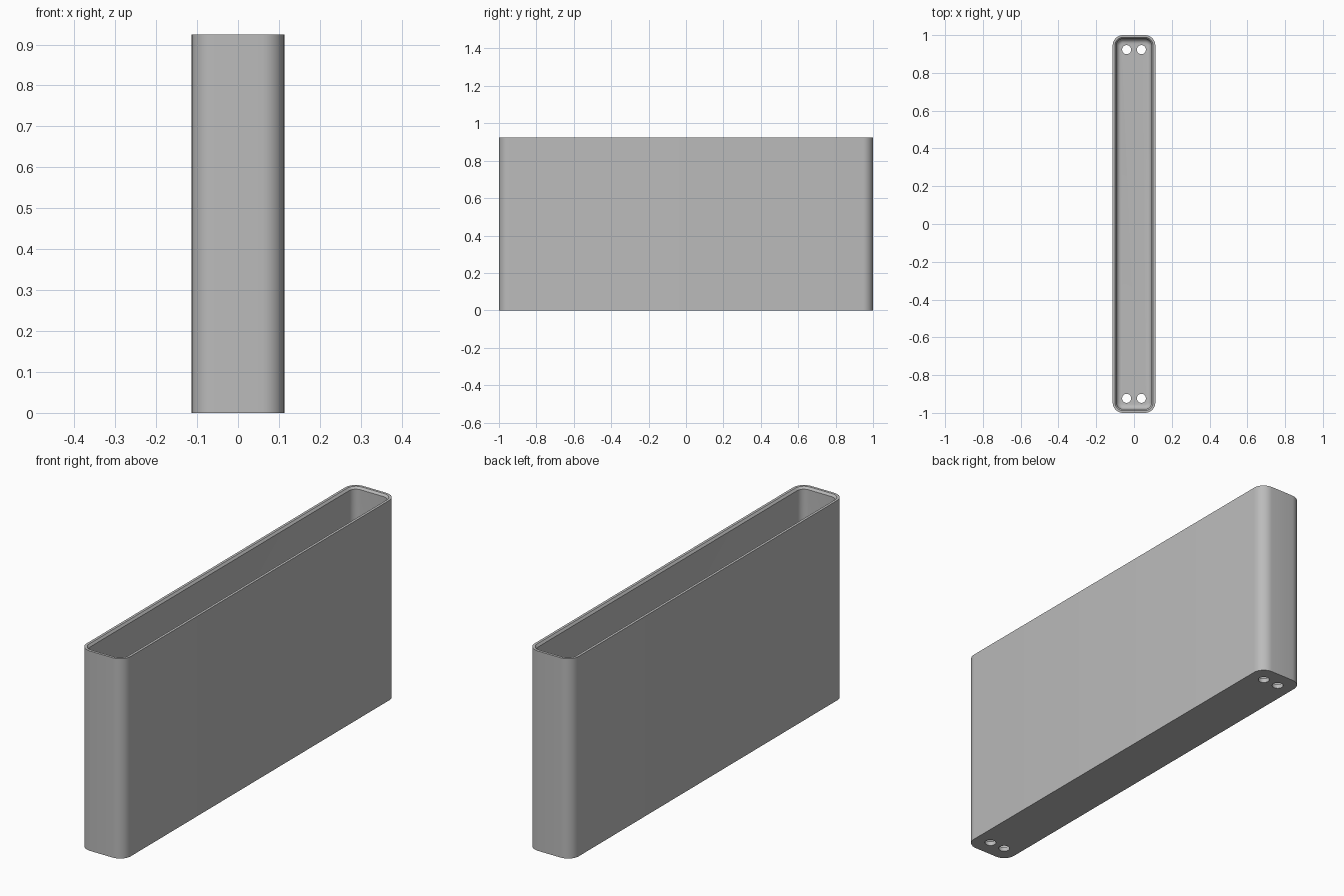
import bpy, bmesh, math

old = bpy.data.objects.get("Cube")
if old:
    bpy.data.objects.remove(old)

HALF_X, HALF_Y, HEIGHT = 0.113, 1.0, 0.925
CORNER, WALL, FLOOR, FILLET = 0.055, 0.02, 0.02, 0.025
STEPS = 8

grey = bpy.data.materials.new("light grey")
grey.use_nodes = True
colour = (0.5, 0.5, 0.5, 1)
grey.diffuse_color = colour
grey.node_tree.nodes["Principled BSDF"].inputs["Base Color"].default_value = colour


def ring(bm, inset, z):
    """Rounded rectangle, inset from the outer wall."""
    r = CORNER - inset
    verts = []
    for q, (sx, sy) in enumerate([(1, 1), (-1, 1), (-1, -1), (1, -1)]):
        for i in range(STEPS + 1):
            a = math.pi / 2 * (q + i / STEPS)
            x = sx * (HALF_X - CORNER) + r * math.cos(a)
            y = sy * (HALF_Y - CORNER) + r * math.sin(a)
            verts.append(bm.verts.new((x, y, z)))
    return verts


# Tray section: outer wall, chamfered rim, inner wall, filleted floor
section = [(0, 0), (0, HEIGHT), (0.012, HEIGHT), (WALL, HEIGHT - 0.01)]
for i in range(7):
    a = math.pi / 2 * i / 6
    section.append((WALL + FILLET * (1 - math.cos(a)),
                    FLOOR + FILLET * (1 - math.sin(a))))

bm = bmesh.new()
rings = [ring(bm, inset, z) for inset, z in section]
for low, high in zip(rings, rings[1:]):
    for i in range(len(low)):
        j = (i + 1) % len(low)
        bm.faces.new((low[i], low[j], high[j], high[i]))
bm.faces.new(list(reversed(rings[0])))
bm.faces.new(rings[-1])
bmesh.ops.recalc_face_normals(bm, faces=bm.faces[:])
mesh = bpy.data.meshes.new("tray")
bm.to_mesh(mesh)
bm.free()
tray = bpy.data.objects.new("tray", mesh)
bpy.context.collection.objects.link(tray)
mesh.materials.append(grey)

# Four screw holes through the floor
for x in (-0.039, 0.039):
    for y in (-0.923, 0.923):
        bpy.ops.mesh.primitive_cylinder_add(vertices=32, radius=0.024, depth=0.1,
                                            location=(x, y, 0.01))
        cutter = bpy.context.object
        cutter.name = "hole_cutter"
        cutter.hide_render = True
        cutter.data.materials.append(grey)
        bpy.context.view_layer.objects.active = tray
        cut = tray.modifiers.new("screw_hole", 'BOOLEAN')
        cut.operation = 'DIFFERENCE'
        cut.solver = 'EXACT'
        cut.object = cutter
        bpy.ops.object.modifier_apply(modifier=cut.name)
        bpy.data.objects.remove(cutter)

# Smooth the rounded corners, keep the edges sharp
bpy.ops.object.select_all(action='DESELECT')
tray.select_set(True)
bpy.context.view_layer.objects.active = tray
bpy.ops.object.shade_smooth_by_angle(angle=math.radians(30))
